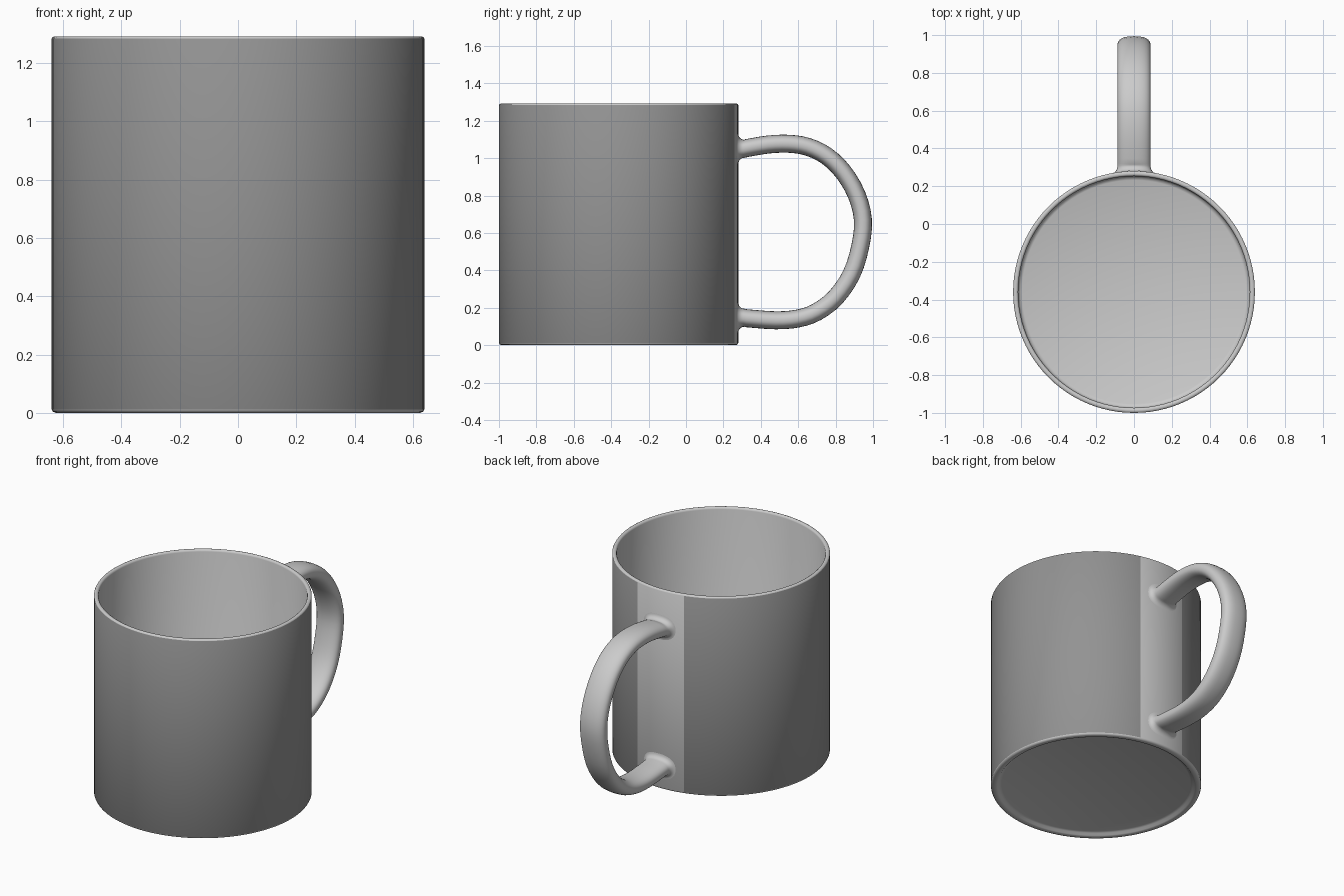
import bpy, bmesh, math
from mathutils import Vector

if "Cube" in bpy.data.objects:
    bpy.data.objects.remove(bpy.data.objects["Cube"])

CY, R, H = -0.36, 0.64, 1.29


def finish(bm, name, angle):
    bmesh.ops.recalc_face_normals(bm, faces=bm.faces)
    me = bpy.data.meshes.new(name)
    bm.to_mesh(me)
    bm.free()
    ob = bpy.data.objects.new(name, me)
    bpy.context.collection.objects.link(ob)
    bpy.ops.object.select_all(action='DESELECT')
    ob.select_set(True)
    bpy.context.view_layer.objects.active = ob
    bpy.ops.object.shade_smooth_by_angle(angle=math.radians(angle))
    return ob


def material(name, value):
    m = bpy.data.materials.new(name)
    m.diffuse_color = (value, value, value, 1)
    m.use_nodes = True
    m.node_tree.nodes["Principled BSDF"].inputs["Base Color"].default_value = m.diffuse_color
    return m


# Mug body: lathe profile (radius, z) from the underside to the inner floor
profile = [(0, 0.02), (0.575, 0.02), (0.59, 0.015), (0.60, 0.004), (0.61, 0),
           (0.626, 0), (0.636, 0.004), (R, 0.012), (R, H - 0.006),
           (0.637, H - 0.001), (0.63, H + 0.002), (0.622, H + 0.002), (0.616, H - 0.002),
           (0.613, H - 0.01), (0.613, 0.06), (0.606, 0.046), (0.592, 0.04), (0, 0.04)]
bm = bmesh.new()
vs = [bm.verts.new((0, CY + r, z)) for r, z in profile]
es = [bm.edges.new(pair) for pair in zip(vs, vs[1:])]
bmesh.ops.spin(bm, geom=vs + es, cent=(0, CY, 0), axis=(0, 0, 1),
               angle=2 * math.pi, steps=96)
bmesh.ops.remove_doubles(bm, verts=bm.verts, dist=1e-5)

# Darker printed wrap on the outer wall, leaving a plain strip behind the handle
for f in bm.faces:
    if all(math.hypot(v.co.x, v.co.y - CY) > R - 0.001 for v in f.verts):
        c = f.calc_center_median()
        if abs(math.degrees(math.atan2(c.x, c.y - CY))) > 15:
            f.material_index = 1
body = finish(bm, "mug_body", 50)
body.data.materials.append(material("plain_grey", 0.8))
body.data.materials.append(material("dark_wrap", 0.29))

# Handle: centre line (y, z) swept with a rounded cross-section
path = [(0.325, 1.054), (0.44, 1.073), (0.55, 1.077), (0.65, 1.061),
        (0.75, 1.013), (0.84, 0.927), (0.912, 0.805), (0.946, 0.67), (0.932, 0.53),
        (0.885, 0.38), (0.80, 0.255), (0.70, 0.178), (0.60, 0.143), (0.48, 0.133),
        (0.325, 0.144)]
pts = [Vector((0, y, z)) for y, z in path]
line = []
for i in range(len(pts) - 1):
    a, b, c, d = pts[max(i - 1, 0)], pts[i], pts[i + 1], pts[min(i + 2, len(pts) - 1)]
    for k in range(3):
        t = k / 3
        line.append(0.5 * (2 * b + (c - a) * t + (2 * a - 5 * b + 4 * c - d) * t * t
                           + (3 * b - a - 3 * c + d) * t ** 3))
line.append(pts[-1])
N = 32


def power(v, p):
    return math.copysign(abs(v) ** p, v)


def ring(bm, centre, normal, half_w, half_t, wall=None):
    out = []
    for k in range(N):
        a = 2 * math.pi * k / N
        p = centre + Vector((half_w * power(math.cos(a), 0.8), 0, 0)) \
            + normal * half_t * power(math.sin(a), 0.85)
        if wall is not None:  # follow the curved wall at this distance
            p.y = CY + math.sqrt(R * R - p.x ** 2) + wall
        out.append(bm.verts.new(p))
    return out


def fillet(bm, z, normal):
    # concave fillet rings from the wall outwards
    r = 0.032
    rings = []
    for k in range(7):
        a = math.radians(15 * k)
        grow, d = r * (1 - math.sin(a)), r * (1 - math.cos(a))
        rings.append(ring(bm, Vector((0, 0, z)), normal,
                          0.088 + grow * 0.8, 0.048 + grow, d))
    return rings


bm = bmesh.new()
up = Vector((0, 0, 1))
rings = fillet(bm, 1.05, up)
for i, p in enumerate(line):
    t = (line[min(i + 1, len(line) - 1)] - line[max(i - 1, 0)]).normalized()
    rings.append(ring(bm, p, Vector((0, -t.z, t.y)), 0.088, 0.048))
rings += reversed(fillet(bm, 0.147, -up))
for a, b in zip(rings, rings[1:]):
    for k in range(N):
        bm.faces.new((a[k], a[(k + 1) % N], b[(k + 1) % N], b[k]))
finish(bm, "handle", 80)
